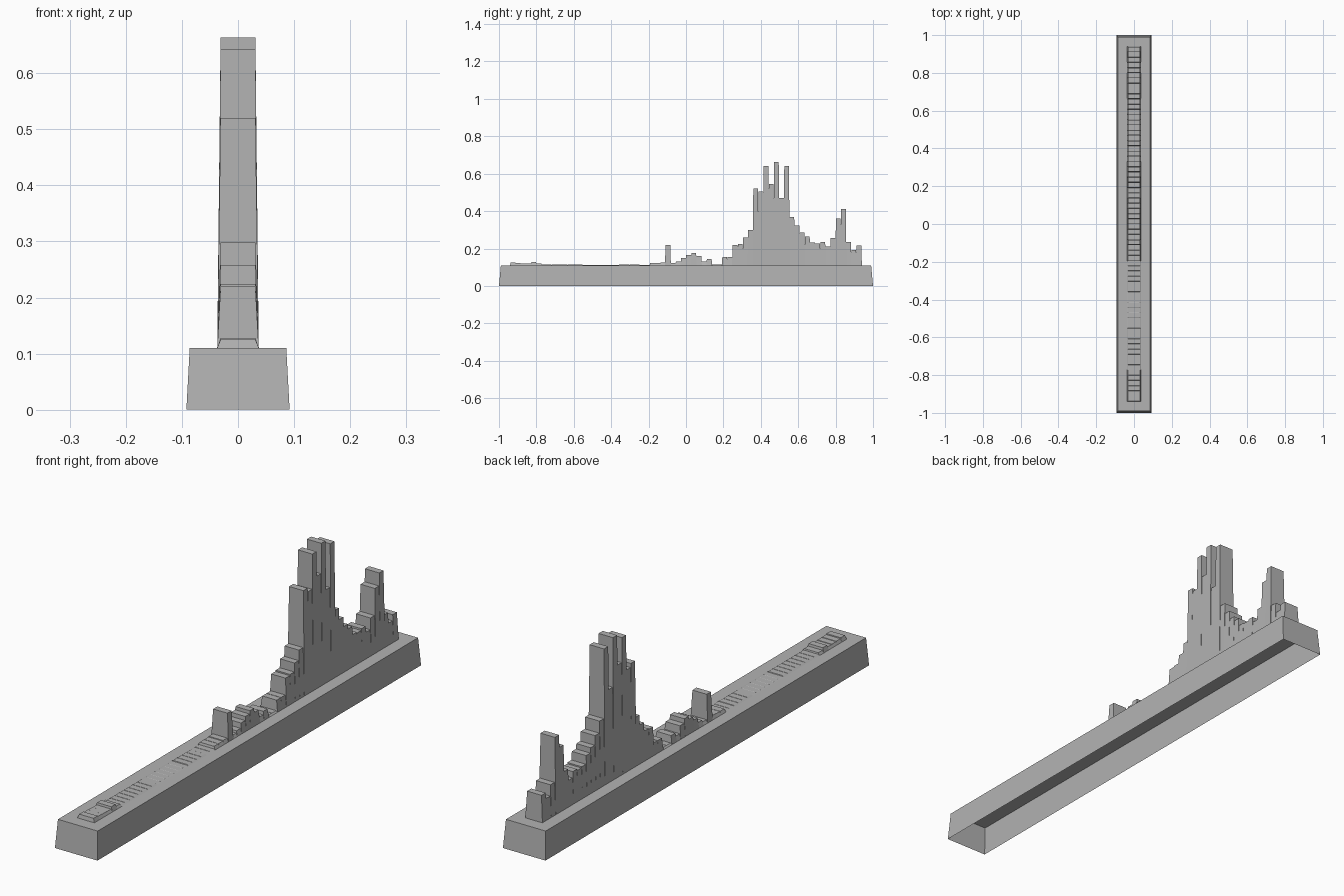
import bpy
import bmesh

cube = bpy.data.objects.get("Cube")
if cube:
    bpy.data.objects.remove(cube, do_unlink=True)

grey = bpy.data.materials.new("plain grey")
grey.use_nodes = True
colour = (0.45, 0.45, 0.45, 1)
grey.diffuse_color = colour
grey.node_tree.nodes["Principled BSDF"].inputs["Base Color"].default_value = colour

DECK = 0.11      # top of the plinth
PITCH = 0.0276   # spacing of the bars


def add_frustum(bm, centre_y, bottom, top, low, high):
    """Four tapered walls and a lid, open underneath."""
    rings = []
    for (half_x, half_y), z in ((bottom, low), (top, high)):
        corners = ((-1, -1), (1, -1), (1, 1), (-1, 1))
        rings.append([bm.verts.new((sx * half_x, centre_y + sy * half_y, z))
                      for sx, sy in corners])
    lower, upper = rings
    for i in range(len(lower)):
        j = (i + 1) % len(lower)
        bm.faces.new((lower[i], lower[j], upper[j], upper[i]))
    bm.faces.new(upper)


def make_object(name, bm):
    mesh = bpy.data.meshes.new(name)
    bm.to_mesh(mesh)
    bm.free()
    mesh.materials.append(grey)
    obj = bpy.data.objects.new(name, mesh)
    bpy.context.collection.objects.link(obj)
    return obj


# Hollow plinth with sloping walls
bm = bmesh.new()
add_frustum(bm, 0, (0.092, 1), (0.086, 0.99), 0, DECK)
make_object("plinth", bm)

# Bar heights above the deck, front to back, in thousandths
low_bars = [15, 12, 11, 10, 18, 9] + [4] * 8 + [2] * 7 + [4] * 4 + [3] * 2
middle_bars = [12, 12, 14, 110, 12, 20, 40, 55, 67, 50, 20, 33, 5, 5]
rising_bars = [45, 45, 110, 114, 148, 188, 410, 395, 532, 435, 553, 360, 530]
falling_bars = [258, 212, 175, 155, 122, 118, 124, 100, 145, 250, 300, 125, 82, 105]
heights = low_bars + middle_bars + rising_bars + falling_bars

# Row of tapered bars standing on the plinth
bm = bmesh.new()
for index, height in enumerate(heights):
    y = (index - (len(heights) - 1) / 2) * PITCH
    add_frustum(bm, y, (0.037, PITCH / 2 + 0.002), (0.031, PITCH / 2 - 0.001),
                DECK, DECK + height / 1000)
make_object("bar_row", bm)
